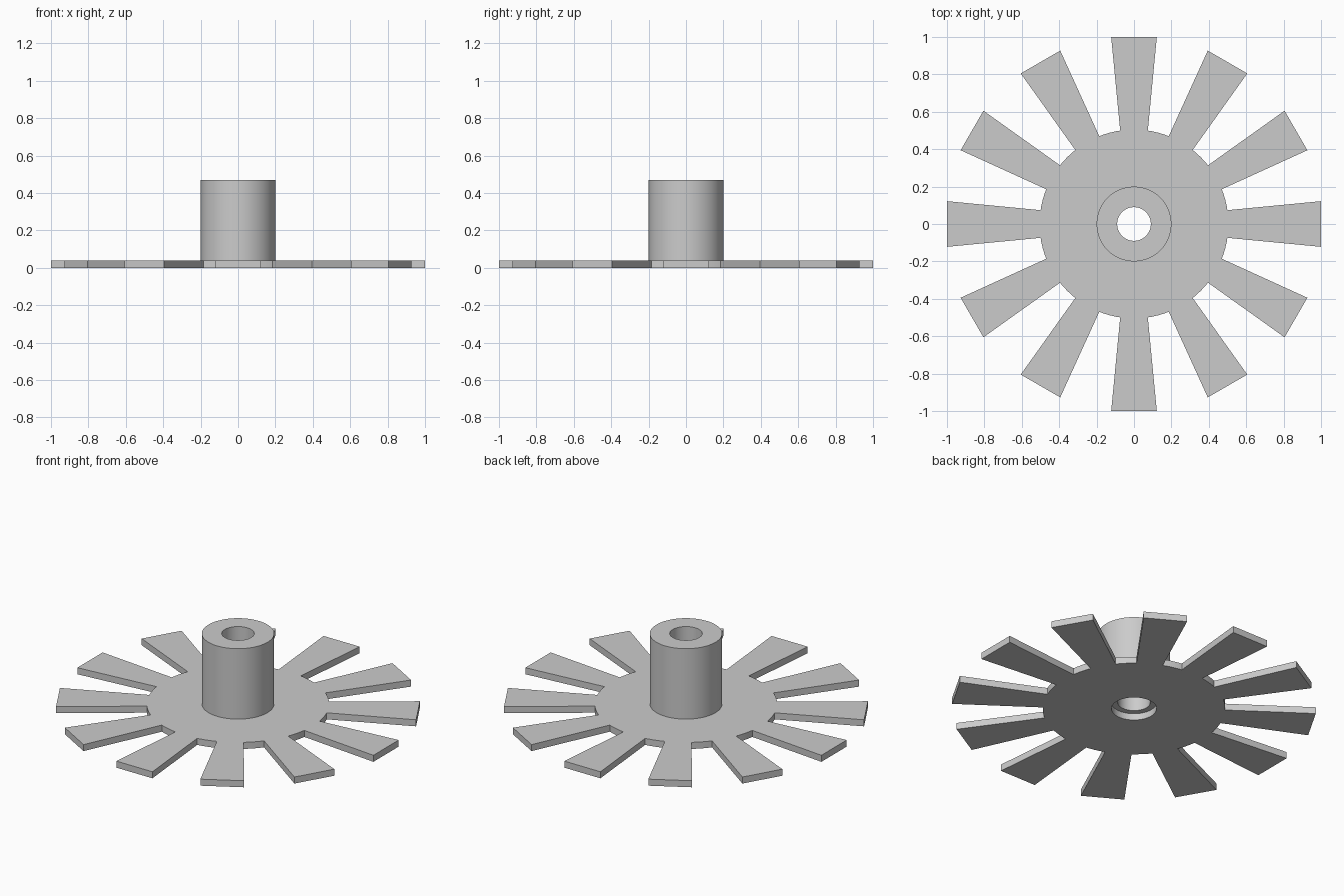
import bpy, bmesh, math
from mathutils import Matrix

old = bpy.data.objects.get("Cube")
if old:
    bpy.data.objects.remove(old, do_unlink=True)

THICK, HUB_TOP = 0.04, 0.47

grey = bpy.data.materials.new("light grey")
grey.use_nodes = True
colour = (0.6, 0.6, 0.6, 1)
grey.diffuse_color = colour
grey.node_tree.nodes["Principled BSDF"].inputs["Base Color"].default_value = colour


def finish(name, bm):
    bmesh.ops.recalc_face_normals(bm, faces=bm.faces)
    mesh = bpy.data.meshes.new(name)
    bm.to_mesh(mesh)
    bm.free()
    mesh.materials.append(grey)
    obj = bpy.data.objects.new(name, mesh)
    bpy.context.collection.objects.link(obj)
    return obj


def ring(name, inner, outer, bottom, top, steps=96):
    """Spin a rectangular section round the z axis."""
    bm = bmesh.new()
    section = [(inner, bottom), (outer, bottom), (outer, top), (inner, top)]
    verts = [bm.verts.new((r, 0, z)) for r, z in section]
    edges = [bm.edges.new((verts[i], verts[(i + 1) % 4])) for i in range(4)]
    bmesh.ops.spin(bm, geom=verts + edges, cent=(0, 0, 0), axis=(0, 0, 1),
                   angle=math.tau, steps=steps)
    bmesh.ops.remove_doubles(bm, verts=bm.verts, dist=1e-4)
    obj = finish(name, bm)
    bpy.ops.object.select_all(action='DESELECT')
    obj.select_set(True)
    bpy.context.view_layer.objects.active = obj
    bpy.ops.object.shade_smooth_by_angle(angle=math.radians(30))
    return obj


# Flat disc with a wider hole than the hub bore, and the tubular hub on top
ring("disc", 0.125, 0.505, 0, THICK)
ring("hub", 0.09, 0.2, THICK, HUB_TOP)

# Twelve flat blades that widen outwards
for i in range(12):
    bm = bmesh.new()
    outline = [(0.49, -0.073), (1, -0.122), (1, 0.122), (0.49, 0.073)]
    face = bm.faces.new([bm.verts.new((x, y, 0)) for x, y in outline])
    up = bmesh.ops.extrude_face_region(bm, geom=[face])["geom"]
    bmesh.ops.translate(bm, vec=(0, 0, THICK),
                        verts=[v for v in up if isinstance(v, bmesh.types.BMVert)])
    bm.transform(Matrix.Rotation(i * math.tau / 12, 4, 'Z'))
    finish(f"blade_{i + 1}", bm)
